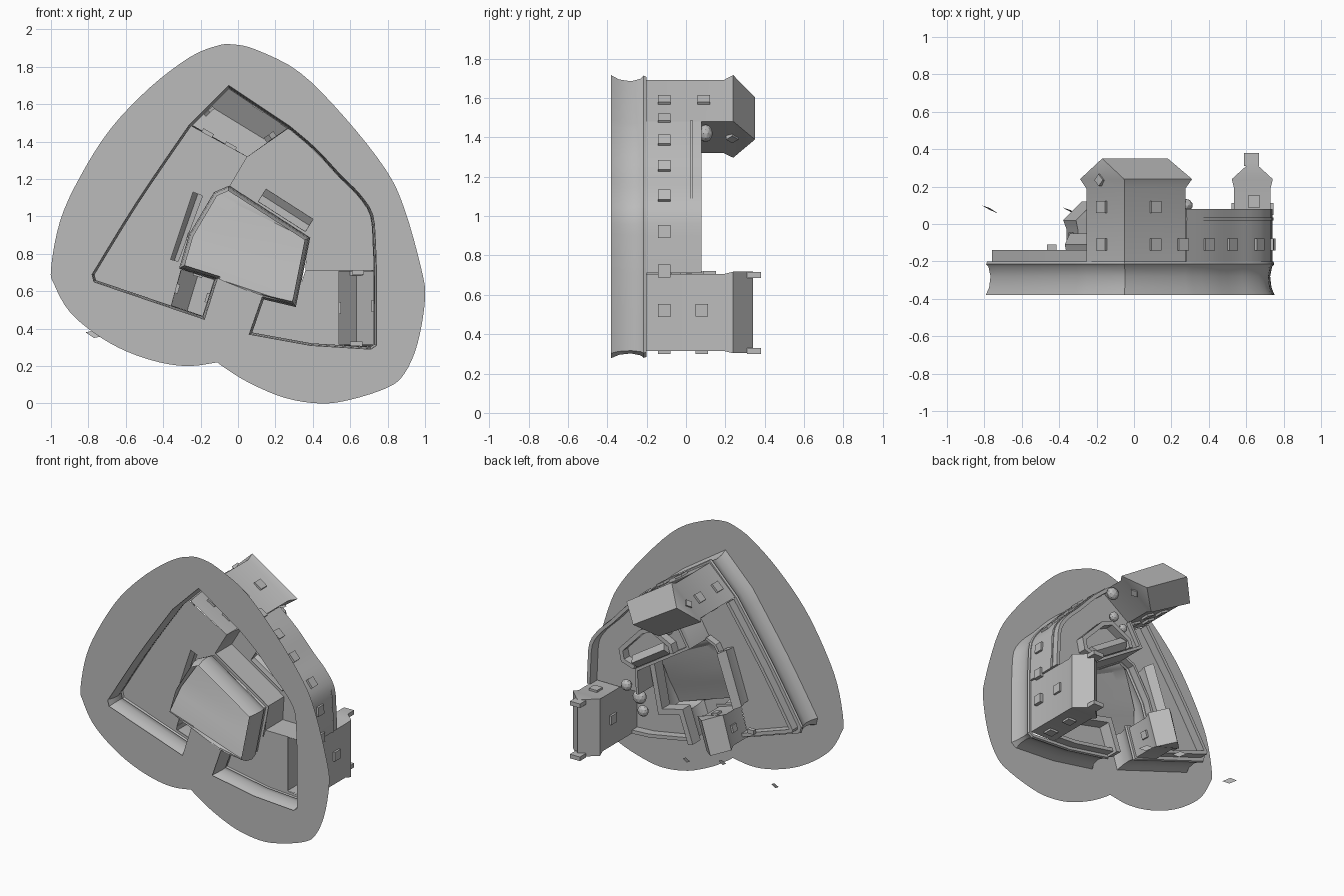
import bpy, bmesh, math
from mathutils import Vector
from mathutils.geometry import tessellate_polygon

cube = bpy.data.objects.get("Cube")
if cube:
    bpy.data.objects.remove(cube)

stone = bpy.data.materials.new("stone_grey")
stone.use_nodes = True
stone.diffuse_color = (0.5, 0.5, 0.5, 1)
stone.node_tree.nodes["Principled BSDF"].inputs["Base Color"].default_value = (0.5, 0.5, 0.5, 1)


def add(name, verts, faces):
    mesh = bpy.data.meshes.new(name)
    mesh.from_pydata([tuple(v) for v in verts], [], faces)
    mesh.materials.append(stone)
    bm = bmesh.new()
    bm.from_mesh(mesh)
    bmesh.ops.recalc_face_normals(bm, faces=bm.faces)
    bm.to_mesh(mesh)
    bm.free()
    for p in mesh.polygons:
        p.use_smooth = True
    mesh.set_sharp_from_angle(angle=math.radians(28))
    ob = bpy.data.objects.new(name, mesh)
    bpy.context.collection.objects.link(ob)
    return ob


def curve(pts, steps=4):
    """Smooth an open plan path through its points."""
    p = [Vector(q) for q in [pts[0]] + list(pts) + [pts[-1]]]
    out = []
    for a, b, c, d in zip(p, p[1:], p[2:], p[3:]):
        for k in range(steps):
            t = k / steps
            out.append((b * 2 + (c - a) * t + (a * 2 - b * 5 + c * 4 - d) * t ** 2
                        + (b * 3 - a - c * 3 + d) * t ** 3) / 2)
    return [tuple(q) for q in out + [p[-1]]]


def offset(pts, d, closed=True):
    """Shift a plan outline to the right of its direction (outward when anticlockwise)."""
    out, n = [], len(pts)
    for i, p in enumerate(pts):
        p = Vector(p)
        a = Vector(pts[i - 1]) if closed or i else None
        b = Vector(pts[(i + 1) % n]) if closed or i < n - 1 else None
        d1 = (p - a).normalized() if a else (b - p).normalized()
        d2 = (b - p).normalized() if b else d1
        n1, n2 = Vector((d1.y, -d1.x)), Vector((d2.y, -d2.x))
        m = (n1 + n2).normalized()
        out.append(p + m * d / max(m.dot(n1), 0.5))
    return out


def floor(name, y, *outlines):
    """Flat sheet inside the first outline, with the others as holes."""
    loops = [[Vector((q[0], y, q[1])) for q in loop] for loop in outlines]
    return add(name, sum(loops, []), [tuple(t) for t in tessellate_polygon(loops)])


def tiers(name, pts, rows):
    """Loft a plan outline through (height, outset) rows, open above and below."""
    n = len(pts)
    verts, faces = [], []
    for y, d in rows:
        verts += [(q[0], y, q[1]) for q in offset(pts, d)]
    for r in range(len(rows) - 1):
        for i in range(n):
            j = (i + 1) % n
            faces.append((r * n + i, r * n + j, r * n + n + j, r * n + n + i))
    return add(name, verts, faces)


def parapet(name, path, y0, y1, thick=0.025):
    n = len(path)
    inner = offset(path, -thick, False)
    verts = [(q[0], y, q[1]) for q, y in
             [(q, y) for y in (y0, y1) for q in path] + [(q, y) for y in (y1, y0) for q in inner]]
    faces = [(r * n + i, r * n + i + 1, r * n + n + i + 1, r * n + n + i) for r in range(3) for i in range(n - 1)]
    faces += [tuple(r * n + i for r in range(4)) for i in (0, n - 1)]
    return add(name, verts, faces)


def house(name, quad, y0, eave, ridge, flare=0.015):
    """Gabled house; the ridge runs between the middles of sides 1-2 and 3-0."""
    verts = []
    for y, d in ((y0, 0), (eave - 0.05, 0), (eave, flare)):
        verts += [(q[0], y, q[1]) for q in offset(quad, d)]
    e = [Vector(v) for v in verts[8:12]]
    for a, b in ((e[1], e[2]), (e[3], e[0])):
        m = (a + b) / 2
        verts.append((m.x, ridge, m.z))
    faces = [(r + i, r + (i + 1) % 4, r + 4 + (i + 1) % 4, r + 4 + i) for r in (0, 4) for i in range(4)]
    faces += [(8, 9, 12, 13), (10, 11, 13, 12), (9, 10, 12), (11, 8, 13)]
    return add(name, verts, faces)


def box(name, centre, size, turn=0.0, tilt=0.0):
    """Box turned in plan, and tilted in its own face first."""
    h = [s / 2 for s in size]
    verts = [(i * h[0], j * h[1], k * h[2]) for i in (-1, 1) for j in (-1, 1) for k in (-1, 1)]
    faces = [(0, 1, 3, 2), (4, 6, 7, 5), (0, 4, 5, 1), (2, 3, 7, 6), (0, 2, 6, 4), (1, 5, 7, 3)]
    ob = add(name, verts, faces)
    ob.rotation_mode = 'ZYX'
    ob.rotation_euler = (0, -turn, tilt)
    ob.location = centre
    return ob


def windows(name, a, b, fractions, heights, size=0.065, tilt=0.0, depth=0.03):
    a, b = Vector(a), Vector(b)
    for f in fractions:
        for y in heights:
            p = a.lerp(b, f)
            box(name, (p.x, y, p.y), (size, size, depth), math.atan2(b.y - a.y, b.x - a.x), tilt)


# Plan outlines, written as (x, z)
west = [(-.05, 1.70), (-.26, 1.49)] + curve([(-.26, 1.49), (-.54, 1.08), (-.78, .69)])[1:] + [(-.77, .65), (-.18, .45)]
quay_left = [(-.11, .67), (-.30, .73), (-.25, .9), (-.12, 1.12), (-.05, 1.15)]
quay_right = [(.37, .88), (.30, .53), (.13, .57)]
south = [(.06, .37), (.39, .31), (.71, .29), (.74, .31)]
east = curve([(.74, .71), (.735, .85), (.72, 1.01), (.65, 1.12), (.55, 1.22), (.42, 1.36), (.28, 1.48)], 3)
land = west + quay_left + quay_right + south + east

# Sea sheet around the island, starting at the notch
sea = curve([(-.11, .22), (-.07, .19), (.06, .11), (.25, .03), (.44, 0), (.6, .02), (.8, .085), (.89, .16),
             (.96, .32), (1, .56), (.98, .72), (.89, 1.04), (.79, 1.25), (.57, 1.53), (.33, 1.77), (.1, 1.89),
             (-.03, 1.92), (-.12, 1.91), (-.26, 1.85), (-.47, 1.69), (-.68, 1.47), (-.84, 1.22), (-.95, .98),
             (-1, .72), (-.98, .63), (-.9, .49), (-.76, .37), (-.6, .28), (-.42, .22), (-.26, .2), (-.11, .22)])[:-1]
floor("sea", -.38, sea, west + [quay_left[0], quay_right[2]] + south + east)

# Cliff with a rim, and the lower terraces
quay_house = [(-.24, 1.13), (-.36, .77), (-.32, .76), (-.19, 1.11)]
tiers("cliff", land, [(-.38, .012), (-.34, -.005), (-.28, -.012), (-.23, -.002), (-.215, .01), (-.2, .005), (-.2, -.015)])
floor("west_terrace", -.2, west[1:-1] + [(-.36, .51)] + quay_left[1:] + [(.05, 1.32)], quay_house)
floor("south_terrace", -.2, quay_right[1:] + south[:2] + [(.54, .30), (.54, .71), (.36, .71)])

# Sloping harbour beach
right_edge = [(.13, .57), (.30, .53), (.34, .7), (.37, .88), (.15, 1.02)]


def along(path, t):
    i = min(int(t * 4), 3)
    return Vector(path[i]).lerp(Vector(path[i + 1]), t * 4 - i)


N = 16
verts, faces = [], []
for r in range(N + 1):
    t = r / N
    for c in range(N + 1):
        p = along(quay_left, t).lerp(along(right_edge, t), c / N)
        verts.append((p.x, -.38 + .17 * t * t * (3 - 2 * t), p.y))
for r in range(N):
    for c in range(N):
        k = r * (N + 1) + c
        faces.append((k, k + 1, k + N + 2, k + N + 1))
add("harbour_beach", verts, faces)

# Upper town with its outer wall and inner court
upper = [(.05, 1.32), (-.05, 1.15), (.37, .88), (.36, .71)] + east
court = [(.38, .9), (.48, .93), (.50, 1.02), (.33, 1.2), (.24, 1.24), (.08, 1.16), (.06, 1.1)]
court_house = [(.11, 1.08), (.36, .92), (.40, .985), (.15, 1.145)]
tiers("upper_town", upper, [(-.2, 0), (0, 0)])
floor("upper_floor", 0, upper, court_house)
parapet("upper_wall", east, 0, .08)
parapet("upper_wall_moulding", offset(east, .006, False), .02, .035, .01)
parapet("upper_inner_wall", upper[:4], 0, .03, .02)
parapet("court_wall", court, 0, .06, .03)
house("court_house", court_house, 0, .04, .075, .005)

# Lower parapets
parapet("west_parapet", offset(west[1:-1] + [(-.36, .51)], -.02, False), -.2, -.14)
parapet("south_parapet", offset(south[:2] + [(.53, .302)], -.015, False), -.2, -.14)
parapet("quay_parapet", quay_right + [(.06, .37)], -.2, -.11, -.04)
parapet("left_quay_parapet", quay_left[1:], -.2, -.15, .02)

# Great hall
hall = [(-.05, 1.69), (-.255, 1.495), (.05, 1.32), (.275, 1.48)]
house("great_hall", hall[1:] + hall[:1], -.2, .24, .35, .02)
windows("hall_window", hall[3], hall[0], (.05,), (-.11,))
windows("hall_window", hall[3], hall[0], (.5,), (-.11, .09))
windows("hall_window", hall[0], hall[1], (.58,), (-.11, .09))
windows("hall_window", hall[1], hall[2], (.3, .7), (-.05, .09))
for i in (0, 2):
    windows("hall_gable_window", hall[i], hall[i + 1], (.58,), (.235,), .045, math.pi / 4, .06)

# East tower with raised gable ends
tower = [(.73, .315), (.73, .705), (.535, .705), (.535, .315)]
house("east_tower", tower, -.2, .24, .34, .012)
for z in (.315, .70):
    box("gable_chimney", (.627, .345, z), (.08, .07, .03))
windows("tower_window", tower[0], tower[1], (.53,), (.08,))
windows("tower_window", tower[3], tower[0], (.5,), (-.11, .08))
windows("tower_window", tower[2], tower[1], (.55,), (.12,))
windows("tower_window", tower[3], tower[2], (.5,), (.08,))

# Gate house and quay house
gate = [(-.30, .72), (-.36, .51), (-.19, .46), (-.125, .665)]
house("gate_house", gate, -.2, .02, .12)
for i, y in ((0, -.07), (2, -.07), (3, -.05)):
    windows("gate_window", gate[i], gate[(i + 1) % 4], (.5,), (y,), .05)
house("quay_house", quay_house, -.2, -.11, -.05, .008)

# Row of windows in the curved outer wall
outer = [(.74, .31)] + east
for z in (.52, .72, .92, 1.1, 1.25, 1.38):
    for a, b in zip(outer, outer[1:]):
        if a[1] <= z < b[1]:
            windows("wall_window", a, b, ((z - a[1]) / (b[1] - a[1]),), (-.11,))

# Bushes
for x, y, z, r in ((.27, .10, 1.42, .045), (.45, .04, .76, .04), (.47, -.14, .6, .05), (.2, .03, 1.3, .035),
                   (.12, .03, 1.24, .03), (.45, -.15, .5, .04)):
    bpy.ops.mesh.primitive_ico_sphere_add(subdivisions=2, radius=r, location=(x, y, z))
    bush = bpy.context.object
    bush.name = "bush"
    bush.scale.y = .8
    bush.data.materials.append(stone)

# Terrace gun and birds
box("terrace_gun", (-.44, -.125, .6), (.05, .03, .03))
for x, y, z in ((-.77, .08, .37), (-.34, .07, .42), (-.05, .07, .36)):
    add("bird", [(x - .045, y + .02, z + .01), (x, y + .005, z + .02), (x, y - .005, z - .02),
                 (x + .045, y - .025, z - .01)], [(0, 1, 2), (1, 3, 2)])
